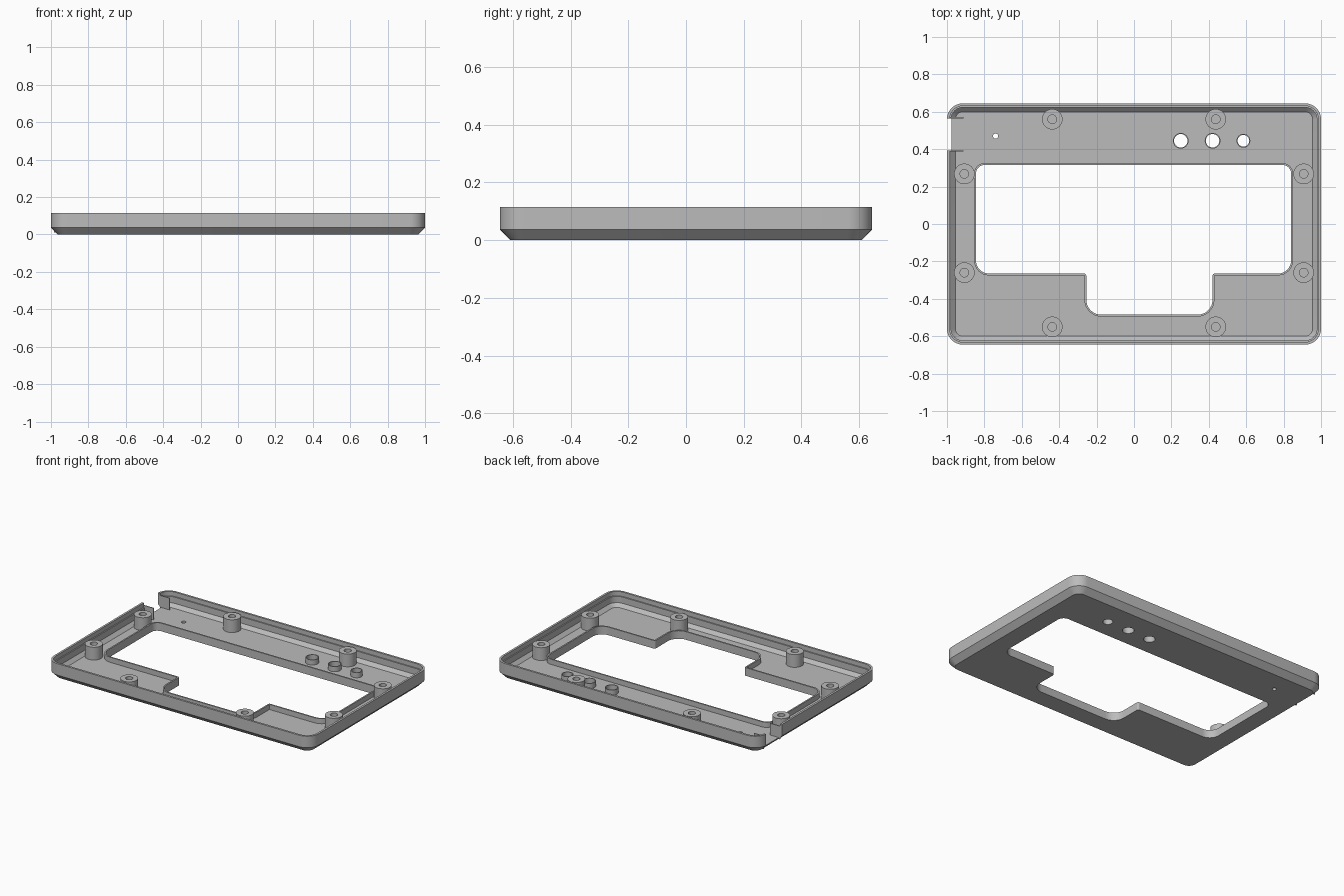
import bpy, bmesh, math
from mathutils import Vector

if "Cube" in bpy.data.objects:
    bpy.data.objects.remove(bpy.data.objects["Cube"], do_unlink=True)

grey = bpy.data.materials.new("plain grey")
grey.use_nodes = True
grey.diffuse_color = (0.5, 0.5, 0.5, 1)
grey.node_tree.nodes["Principled BSDF"].inputs["Base Color"].default_value = (0.5, 0.5, 0.5, 1)

HALF_X, HALF_Y, TOP, FLOOR = 1.0, 0.645, 0.115, 0.02


def rounded(corners, grow=0.0, steps=8):
    """Fillet a counter-clockwise outline of (x, y, radius), optionally offset outward."""
    out = []
    for i, (x, y, r) in enumerate(corners):
        p = Vector((x, y))
        a = (p - Vector(corners[i - 1][:2])).normalized()
        b = (Vector(corners[(i + 1) % len(corners)][:2]) - p).normalized()
        turn = 1 if a.cross(b) > 0 else -1
        p += grow * (Vector((a.y, -a.x)) + Vector((b.y, -b.x)))
        r = max(r + turn * grow, 0.004)
        centre = p - a * r + b * r
        for k in range(steps + 1):
            t = k / steps * math.pi / 2
            out.append(centre - b * r * math.cos(t) + a * r * math.sin(t))
    return out


def case_outline(inset):
    x, y, r = HALF_X, HALF_Y, 0.085
    return rounded([(-x, -y, r), (x, -y, r), (x, y, r), (-x, y, r)], -inset)


def circle(x, y, r, n=32):
    return [Vector((x + r * math.cos(2 * math.pi * k / n),
                    y + r * math.sin(2 * math.pi * k / n))) for k in range(n)]


def loft(name, rings, closed=False):
    """Bridge (outline, z) rings; cap the ends, or join last to first when closed."""
    bm = bmesh.new()
    loops = [[bm.verts.new((p.x, p.y, z)) for p in pts] for pts, z in rings]
    pairs = list(zip(loops, loops[1:]))
    if closed:
        pairs.append((loops[-1], loops[0]))
    else:
        bm.faces.new(loops[0][::-1])
        bm.faces.new(loops[-1])
    for lo, hi in pairs:
        n = len(lo)
        for i in range(n):
            j = (i + 1) % n
            bm.faces.new((lo[i], lo[j], hi[j], hi[i]))
    bmesh.ops.recalc_face_normals(bm, faces=bm.faces)
    me = bpy.data.meshes.new(name)
    bm.to_mesh(me)
    bm.free()
    me.materials.append(grey)
    ob = bpy.data.objects.new(name, me)
    bpy.context.collection.objects.link(ob)
    return ob


def box(name, x0, x1, y0, y1, z0, z1):
    pts = [Vector(p) for p in ((x0, y0), (x1, y0), (x1, y1), (x0, y1))]
    return loft(name, [(pts, z0), (pts, z1)])


def smooth(ob):
    bpy.ops.object.select_all(action='DESELECT')
    ob.select_set(True)
    bpy.context.view_layer.objects.active = ob
    bpy.ops.object.shade_smooth_by_angle(angle=math.radians(30))


# Tray: chamfered outside, stepped and sloped inside
tray = loft("case_tray", [
    (case_outline(0.037), 0), (case_outline(0), 0.037), (case_outline(0), TOP),
    (case_outline(0.014), TOP), (case_outline(0.014), 0.085),
    (case_outline(0.022), 0.085), (case_outline(0.022), 0.042),
    (case_outline(0.045), FLOOR)])

# Window opening with a lower tab
window = [(-0.255, -0.485, 0.08), (0.42, -0.485, 0.08), (0.42, -0.265, 0.012),
          (0.84, -0.265, 0.07), (0.84, 0.315, 0.045), (-0.845, 0.315, 0.045),
          (-0.845, -0.265, 0.07), (-0.255, -0.265, 0.012)]
opening = rounded(window)
cutters = [loft("window_cutter", [(opening, -0.1), (opening, 0.2)])]

# Raised rim around the window
rim_outer = rounded(window, 0.01)
rim = loft("window_rim", [(opening, 0), (opening, 0.055),
                          (rim_outer, 0.055), (rim_outer, 0.01)], closed=True)

# Button guides and indicator hole
parts = [rim]
buttons = [(0.25, 0.036), (0.42, 0.036), (0.585, 0.031)]
for i, (x, r) in enumerate(buttons):
    hole, wall = circle(x, 0.445, r), circle(x, 0.445, r + 0.006)
    cutters.append(loft("button_cutter", [(hole, -0.1), (hole, 0.2)]))
    parts.append(loft(f"button_guide_{i + 1}", [
        (hole, 0), (hole, 0.055), (wall, 0.055), (wall, 0.01)], closed=True))
pin = circle(-0.74, 0.47, 0.014, 16)
cutters.append(loft("indicator_cutter", [(pin, -0.1), (pin, 0.2)]))

# Cable notch in the side wall, with a guide fin at each edge
cutters.append(box("notch_cutter", -1.1, -0.976, 0.392, 0.565, -0.1, 0.2))
cutters.append(box("notch_inner_cutter", -1.1, -0.95, 0.392, 0.565, FLOOR, 0.2))
for side, y in (("front", 0.388), ("back", 0.565)):
    box(f"notch_fin_{side}", -0.985, -0.912, y, y + 0.006, 0.01, 0.1)

# Screw bosses with blind holes
spots = [(sx * 0.437, y) for sx in (-1, 1) for y in (-0.55, 0.56)]
spots += [(sx * 0.907, y) for sx in (-1, 1) for y in (-0.26, 0.268)]
for i, (x, y) in enumerate(spots):
    body, bore = circle(x, y, 0.055), circle(x, y, 0.023)
    parts.append(loft(f"screw_boss_{i + 1}", [
        (body, 0.01), (body, 0.107), (bore, 0.107), (bore, 0.03)]))

for cutter in cutters:
    mod = tray.modifiers.new(cutter.name, 'BOOLEAN')
    mod.operation, mod.solver, mod.object = 'DIFFERENCE', 'EXACT', cutter
# Bake the cuts, then drop the cutters
bpy.context.view_layer.update()
cut = bpy.data.meshes.new_from_object(tray.evaluated_get(bpy.context.evaluated_depsgraph_get()))
tray.modifiers.clear()
tray.data = cut
for cutter in cutters:
    bpy.data.objects.remove(cutter, do_unlink=True)

for ob in [tray] + parts:
    smooth(ob)
